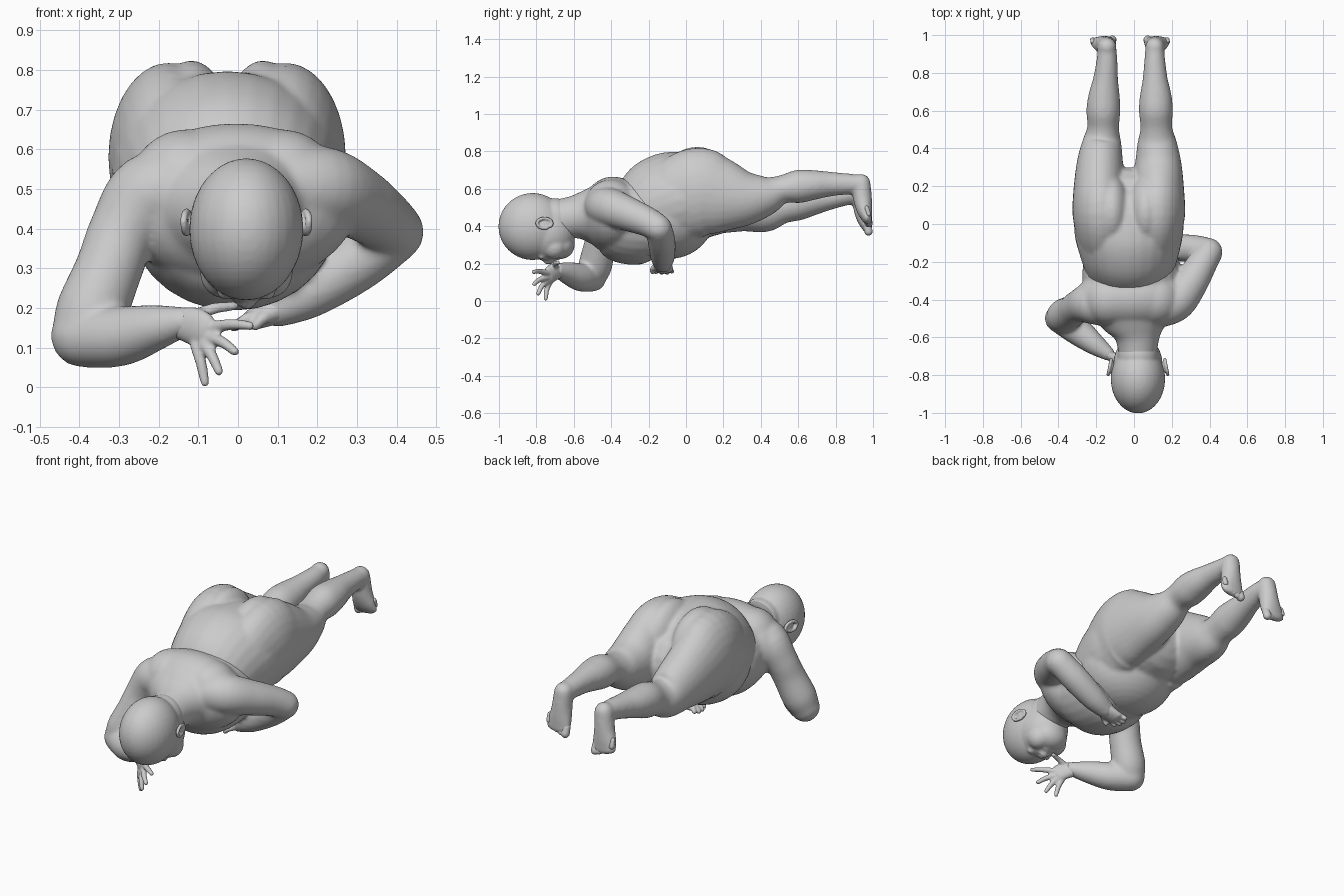
import bpy, bmesh, math
from mathutils import Vector, Matrix


def ball(bm, c, r, rot=(0, 0, 0)):
    m = Matrix.Translation(c)
    for ang, ax in zip(rot, 'XYZ'):
        m = m @ Matrix.Rotation(ang, 4, ax)
    m = m @ Matrix.Diagonal((*r, 1))
    bmesh.ops.create_uvsphere(bm, u_segments=32, v_segments=20, radius=1, matrix=m)


def spline(p, i, t):
    a, b, c, d = (p[max(0, min(len(p) - 1, k))] for k in range(i - 1, i + 3))
    return [0.5 * (2 * q + (r - o) * t + (2 * o - 5 * q + 4 * r - s) * t * t
                   + (3 * q - o - 3 * r + s) * t ** 3) for o, q, r, s in zip(a, b, c, d)]


def limb(bm, pts, ref=(1, 0, 0), n=28, steps=5):
    """Smooth tube with rounded ends through (x, y, z, half_width, half_depth)."""
    pts = [p if len(p) == 5 else (*p, p[3]) for p in pts]
    path = [spline(pts, i, k / steps) for i in range(len(pts) - 1) for k in range(steps)] + [list(pts[-1])]
    rings = []
    for i, p in enumerate(path):
        a, b = path[max(0, i - 1)], path[min(len(path) - 1, i + 1)]
        tan = (Vector(b[:3]) - Vector(a[:3])).normalized()
        rings.append((Vector(p[:3]), tan, p[3], p[4]))

    def cap(ring, sign):
        c, t, a, b = ring
        return [(c + sign * t * min(a, b) * math.sin(u), t, a * math.cos(u), b * math.cos(u))
                for u in (0.4, 0.8, 1.15, 1.45)]
    rings = cap(rings[0], -1)[::-1] + rings + cap(rings[-1], 1)
    prev = None
    for c, t, a, b in rings:
        side = Vector(ref)
        side = (side - t * side.dot(t)).normalized()
        up = t.cross(side)
        cur = [bm.verts.new(c + side * a * math.cos(2 * math.pi * k / n) + up * b * math.sin(2 * math.pi * k / n))
               for k in range(n)]
        if prev:
            for k in range(n):
                bm.faces.new((prev[k], prev[(k + 1) % n], cur[(k + 1) % n], cur[k]))
        else:
            bm.faces.new(cur[::-1])
        prev = cur
    bm.faces.new(prev)


def finish(bm, name, voxel=0.009, smooth=5):
    bmesh.ops.recalc_face_normals(bm, faces=bm.faces)
    me = bpy.data.meshes.new(name)
    bm.to_mesh(me)
    bm.free()
    ob = bpy.data.objects.new(name, me)
    bpy.context.collection.objects.link(ob)
    for f in me.polygons:
        f.use_smooth = True
    r = ob.modifiers.new("fuse", 'REMESH')
    r.mode, r.voxel_size, r.use_smooth_shade = 'VOXEL', voxel, True
    s = ob.modifiers.new("soften", 'SMOOTH')
    s.factor, s.iterations = 0.5, smooth
    return ob


# Hips, belly, buttocks and legs
bm = bmesh.new()
limb(bm, [(-.025, -.24, .45, .235, .218), (-.025, -.15, .50, .265, .262), (-.027, -.05, .535, .288, .268),
          (-.028, .04, .55, .285, .235), (-.028, .11, .53, .25, .19)])
ball(bm, (-.027, -.09, .46), (.267, .245, .235))
for x in (-.117, .063):
    ball(bm, (x, .06, .62), (.105, .20, .204))
right_leg = [(.115, -.04, .545, .14, .225), (.12, .07, .58, .152, .24), (.128, .18, .565, .138, .208),
             (.128, .32, .55, .123, .15), (.122, .43, .565, .104, .108), (.118, .51, .595, .084, .076),
             (.116, .60, .612, .09, .089), (.115, .68, .62, .084, .08), (.112, .77, .625, .066, .066),
             (.11, .87, .625, .055, .056), (.11, .93, .624, .05, .052)]
left_leg = [(-.17, -.04, .545, .14, .225), (-.175, .07, .58, .152, .24), (-.183, .18, .555, .138, .205),
            (-.18, .32, .52, .123, .156), (-.17, .43, .487, .104, .12), (-.163, .51, .502, .084, .09),
            (-.162, .60, .525, .09, .094), (-.158, .68, .54, .083, .082), (-.15, .77, .555, .066, .067),
            (-.143, .87, .57, .055, .056), (-.143, .93, .575, .05, .052)]
limb(bm, right_leg)
limb(bm, left_leg)
for side, x, dx, dz in ((1, .11, .012, 0), (-1, -.143, -.022, -.045)):
    # Foot hanging toes down, sole facing back
    limb(bm, [(x, .937, .63 + dz, .05, .05), (x + dx * .4, .945, .54 + dz, .056, .05),
              (x + dx * .8, .957, .475 + dz, .068, .04), (x + dx, .969, .435 + dz, .072, .026)])
finish(bm, "hips_and_legs", 0.01, 8)

# Toes
for name, side, x, z in (("right_toes", 1, .122, .41), ("left_toes", -1, -.165, .365)):
    bm = bmesh.new()
    for i in range(5):
        r = (.021, .016, .015, .014, .013)[i]
        px = x + side * (-.05 + .026 * i)
        pz = z + .003 * i * i
        limb(bm, [(px, .966, pz + .04, r), (px, .976, pz + .006, r * 1.1)], n=14)
    finish(bm, name, 0.006, 3)

# Chest, neck and arms
bm = bmesh.new()
limb(bm, [(-.02, -.15, .41, .235, .19), (-.015, -.22, .42, .258, .228), (-.008, -.34, .435, .26, .23),
          (0, -.44, .455, .24, .185), (.01, -.53, .455, .18, .142), (.018, -.6, .448, .12, .114),
          (.02, -.70, .43, .1, .11)])
# Broad upper back
ball(bm, (-.005, -.39, .46), (.305, .175, .205))
for x in (-.13, .11):
    ball(bm, (x, -.40, .515), (.14, .14, .135))
# Right arm folded back under the belly
limb(bm, [(.13, -.45, .505, .1), (.22, -.41, .50, .105), (.30, -.31, .465, .092), (.36, -.21, .425, .08),
          (.397, -.15, .392, .073)], (0, 0, 1))
limb(bm, [(.397, -.145, .388, .071), (.30, -.13, .315, .074), (.18, -.125, .24, .066),
          (.10, -.125, .20, .05)], (0, 0, 1))
# Left arm reaching down with the forearm towards the face
limb(bm, [(-.12, -.45, .50, .1), (-.22, -.42, .48, .11), (-.29, -.435, .39, .088), (-.325, -.46, .30, .085),
          (-.37, -.485, .19, .09), (-.397, -.5, .13, .076)], (0, 1, 0))
limb(bm, [(-.395, -.5, .125, .075), (-.30, -.565, .128, .076), (-.21, -.635, .15, .059),
          (-.14, -.685, .165, .039)], (0, 0, 1))
finish(bm, "chest_and_arms", 0.01, 9)


def hand(name, palm, fingers, r=.0135):
    bm = bmesh.new()
    limb(bm, palm, (0, 0, 1), n=20)
    for a, b in fingers:
        mid = (Vector(a) + Vector(b)) / 2 + Vector((0, -.006, .006))
        limb(bm, [(*a, r * 1.2), (*mid, r * 1.05), (*b, r * .85)], (.3, .8, .5), n=14)
    finish(bm, name, 0.006, 3)


# Hands
hand("left_hand", [(-.16, -.67, .162, .036, .032), (-.115, -.705, .155, .048, .028), (-.085, -.73, .14, .048, .024)],
     [((-.105, -.725, .105), (-.083, -.75, .012)), ((-.085, -.738, .11), (-.048, -.79, .04)),
      ((-.07, -.745, .125), (-.008, -.812, .09)), ((-.065, -.74, .15), (.03, -.815, .155)),
      ((-.11, -.70, .18), (-.01, -.685, .205))])
hand("right_hand", [(.13, -.125, .21, .045, .042), (.08, -.125, .188, .034, .052), (.04, -.12, .172, .028, .052)],
     [((.04, -.155, .175), (.0, -.162, .155)), ((.035, -.13, .165), (-.01, -.13, .152)),
      ((.035, -.105, .165), (-.01, -.10, .152)), ((.04, -.085, .17), (.0, -.075, .158)),
      ((.08, -.16, .18), (.045, -.18, .155))], .015)

# Head, face turned to the ground
bm = bmesh.new()
ball(bm, (.021, -.82, .398), (.144, .183, .179))
ball(bm, (.021, -.74, .365), (.13, .15, .15))
ball(bm, (.021, -.70, .435), (.108, .10, .115))
ball(bm, (.021, -.67, .30), (.095, .075, .075))
ball(bm, (.021, -.637, .275), (.036, .035, .033))
for s in (-1, 1):
    ball(bm, (.021 + s * .055, -.705, .29), (.062, .065, .066))
    ball(bm, (.021 + s * .05, -.772, .234), (.025, .014, .013))
    ball(bm, (.021 + s * .014, -.725, .212), (.012, .014, .012))
ball(bm, (.021, -.735, .213), (.015, .03, .018))
ball(bm, (.021, -.692, .228), (.034, .01, .013))
ball(bm, (.021, -.672, .236), (.028, .01, .014))
finish(bm, "head", 0.008, 5)

# Ears
for name, s in (("right_ear", 1), ("left_ear", -1)):
    bm = bmesh.new()
    limb(bm, [(.021 + s * (.15 + .008 * math.cos(u)), -.757 - .04 * math.cos(u), .415 + .027 * math.sin(u), .009)
              for u in (-1.9, -1, 0, .8, 1.57, 2.4, 3.1, 3.7)], n=12)
    ball(bm, (.021 + s * .138, -.755, .412), (.014, .034, .022))
    ball(bm, (.021 + s * .147, -.742, .395), (.009, .014, .009))
    finish(bm, name, 0.005, 2)
